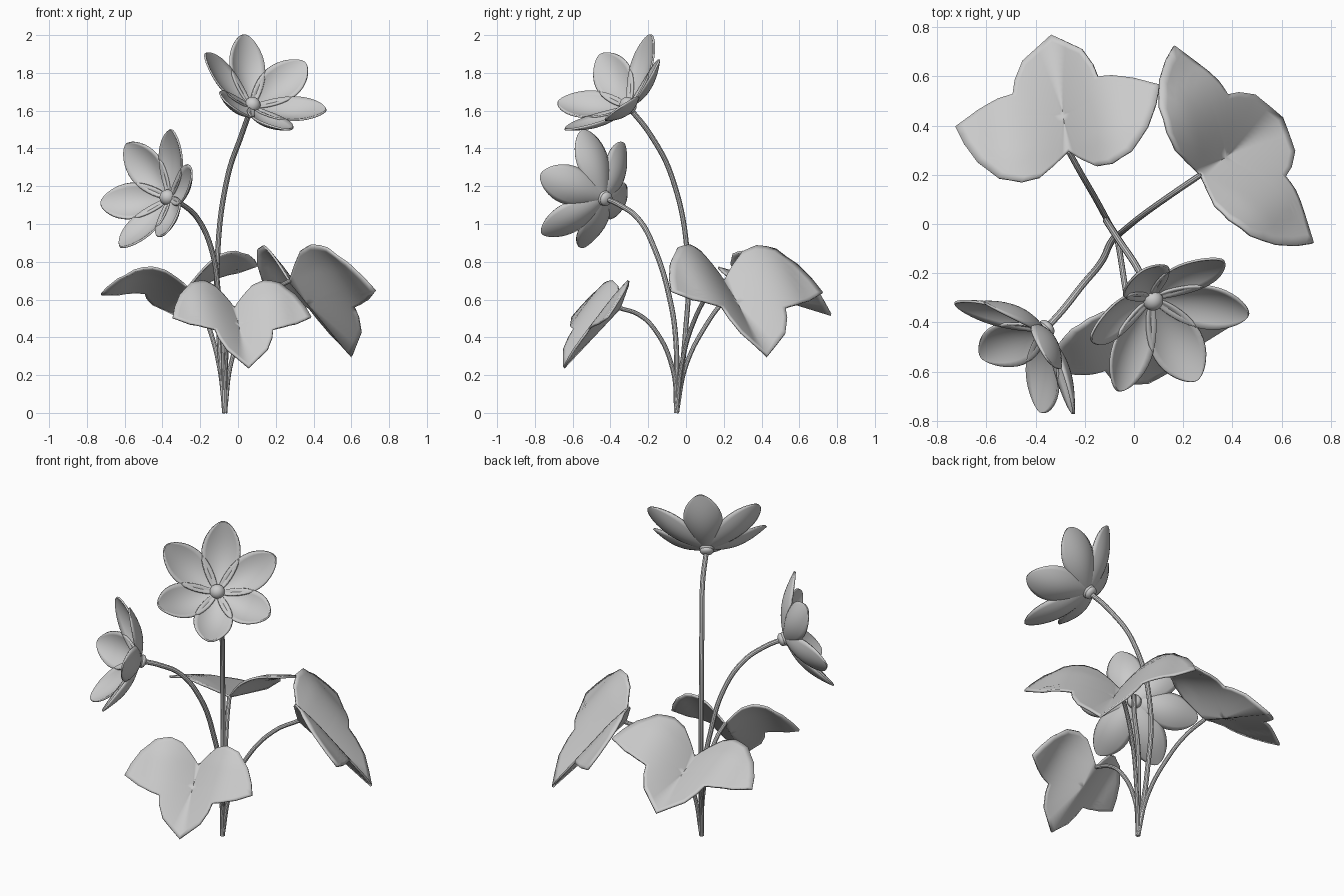
import bpy, bmesh, math
from mathutils import Vector, Matrix

if "Cube" in bpy.data.objects:
    bpy.data.objects.remove(bpy.data.objects["Cube"])

BASE = (-0.07, -0.05, 0)


def frame(origin, x_axis, z_axis):
    # Local frame: x_axis is made perpendicular to z_axis
    z = Vector(z_axis).normalized()
    x = Vector(x_axis)
    x = (x - z * x.dot(z)).normalized()
    m = Matrix((x, z.cross(x), z)).transposed().to_4x4()
    m.translation = Vector(origin)
    return m


def make_object(name, bm, matrix, thickness=0):
    bmesh.ops.remove_doubles(bm, verts=bm.verts, dist=0.0005)
    bmesh.ops.recalc_face_normals(bm, faces=bm.faces)
    for f in bm.faces:
        f.smooth = True
    me = bpy.data.meshes.new(name)
    bm.to_mesh(me)
    bm.free()
    ob = bpy.data.objects.new(name, me)
    bpy.context.collection.objects.link(ob)
    ob.matrix_world = matrix
    if thickness:
        sol = ob.modifiers.new("thickness", 'SOLIDIFY')
        sol.thickness = thickness
        sol.offset = 0
    return ob


def grid_faces(bm, rows):
    for a, b in zip(rows, rows[1:]):
        for i in range(len(a) - 1):
            bm.faces.new((a[i], a[i + 1], b[i + 1], b[i]))


def stem(name, points, radius):
    cu = bpy.data.curves.new(name, 'CURVE')
    cu.dimensions = '3D'
    cu.bevel_depth = radius
    cu.bevel_resolution = 3
    cu.use_fill_caps = True
    cu.resolution_u = 10
    sp = cu.splines.new('BEZIER')
    sp.bezier_points.add(len(points) - 1)
    for bp, p in zip(sp.bezier_points, points):
        bp.co = p
        bp.handle_left_type = bp.handle_right_type = 'AUTO'
    ob = bpy.data.objects.new(name, cu)
    bpy.context.collection.objects.link(ob)
    bpy.ops.object.select_all(action='DESELECT')
    ob.select_set(True)
    bpy.context.view_layer.objects.active = ob
    bpy.ops.object.convert(target='MESH')
    bpy.ops.object.shade_smooth_by_angle()


def flower(name, centre, axis, up, reach, rise):
    m = frame(centre, up, axis)
    # Six spoon-shaped petals
    bm = bmesh.new()
    half = 0.295 * reach
    for k in range(6):
        turn = Matrix.Rotation(k * math.pi / 3, 3, 'Z')
        rows = []
        for i in range(21):
            t = 0.5 - 0.5 * math.cos(math.pi * i / 20)
            w = half * max(math.sin(math.pi * t ** 1.2), 0.0) ** 0.6 + 0.002
            row = []
            for j in range(11):
                s = j / 5 - 1
                dip = 0.038 * math.sin(math.pi * t) * (1 - s * s)
                p = Vector((reach * t + 0.4 * dip, w * s, rise * t - dip))
                row.append(bm.verts.new(turn @ p))
            rows.append(row)
        grid_faces(bm, rows)
    make_object(name + "_petals", bm, m, 0.01)
    # Round centre and the small cup under the petals
    for part, r, z, flat in (("_centre", 0.042, 0.012, 1), ("_cup", 0.038, -0.015, 0.6)):
        bm = bmesh.new()
        bmesh.ops.create_uvsphere(bm, u_segments=24, v_segments=14, radius=r)
        make_object(name + part, bm, m @ Matrix.Translation((0, 0, z)) @ Matrix.Diagonal((1, 1, flat, 1)))


# Half outline of a three-lobed leaf: (side, along midrib)
HALF = [(0, 0), (.06, -.06), (.12, -.11), (.19, -.122), (.28, -.09), (.36, 0), (.405, .09),
        (.43, .17), (.33, .22), (.24, .25), (.18, .26), (.165, .32), (.125, .40), (0, .5)]


def leaf(name, origin, midrib, side, size):
    mid, s = Vector(midrib), Vector(side)
    n = s.cross(mid)
    if n.z < 0:
        n = -n
    outline = HALF + [(-u, v) for u, v in reversed(HALF[1:-1])]
    outline.append(outline[0])
    bm = bmesh.new()
    rows = []
    for r in range(13):
        f = r / 12
        row = []
        for (u0, v0), (u1, v1) in zip(outline, outline[1:]):
            for h in (0, 0.5):
                u = f * (u0 + (u1 - u0) * h)
                v = 0.15 + f * (v0 + (v1 - v0) * h - 0.15)
                lift = 0.12 * math.sin(min(abs(u) / 0.26, 1.25) * math.pi / 2)
                lift *= 1 - 0.35 * min(max(v / 0.4, 0), 1)
                # x runs along the midrib, y across the blade
                row.append(bm.verts.new(Vector((v, u, lift)) * size))
        row.append(row[0])
        rows.append(row)
    # innermost ring collapses to a single point
    centre = bm.verts.new((0.15 * size, 0, 0))
    for v in rows[0][:-1]:
        bm.verts.remove(v)
    for a, b in zip(rows[1], rows[1][1:]):
        bm.faces.new((centre, a, b))
    grid_faces(bm, rows[1:])
    make_object(name, bm, frame(origin, mid, n), 0.012)


# Flowers
flower("tall_flower", (.072, -.303, 1.622), (.40, -.59, .70), (-.31, .63, .71), .355, .185)
flower("short_flower", (-.365, -.432, 1.137), (-.69, -.65, .29), (.27, -.01, .62), .338, .175)

# Flower stems
stem("tall_flower_stem", [BASE, (-.10, -.005, .4), (-.11, .01, .8), (-.055, -.075, 1.25),
                          (.02, -.19, 1.475), (.069, -.297, 1.612)], .014)
stem("short_flower_stem", [BASE, (-.08, -.055, .4), (-.10, -.085, .6), (-.14, -.165, .865),
                           (-.215, -.255, 1.03), (-.29, -.35, 1.1), (-.358, -.425, 1.135)], .014)

# Leaves: front, back left, right
leaf("front_leaf", (-.02, -.35, .555), (.08, -.31, -.33), (.71, .18, 0), .88)
leaf("back_leaf", (-.265, .295, .665), (-.07, .47, -.145), (.83, .2, .145), 1.0)
leaf("right_leaf", (.27, .2, .70), (.34, .235, -.41), (.57, -.79, 0), 1.14)

# Leaf stems
stem("front_leaf_stem", [BASE, (-.066, -.07, .23), (-.05, -.165, .44), (-.037, -.25, .52),
                         (-.02, -.35, .555)], .012)
stem("back_leaf_stem", [BASE, (-.10, 0, .25), (-.16, .11, .47), (-.215, .205, .595),
                        (-.265, .295, .665)], .012)
stem("right_leaf_stem", [BASE, (-.035, -.02, .27), (.04, .04, .48), (.16, .125, .635),
                         (.275, .203, .70)], .012)
